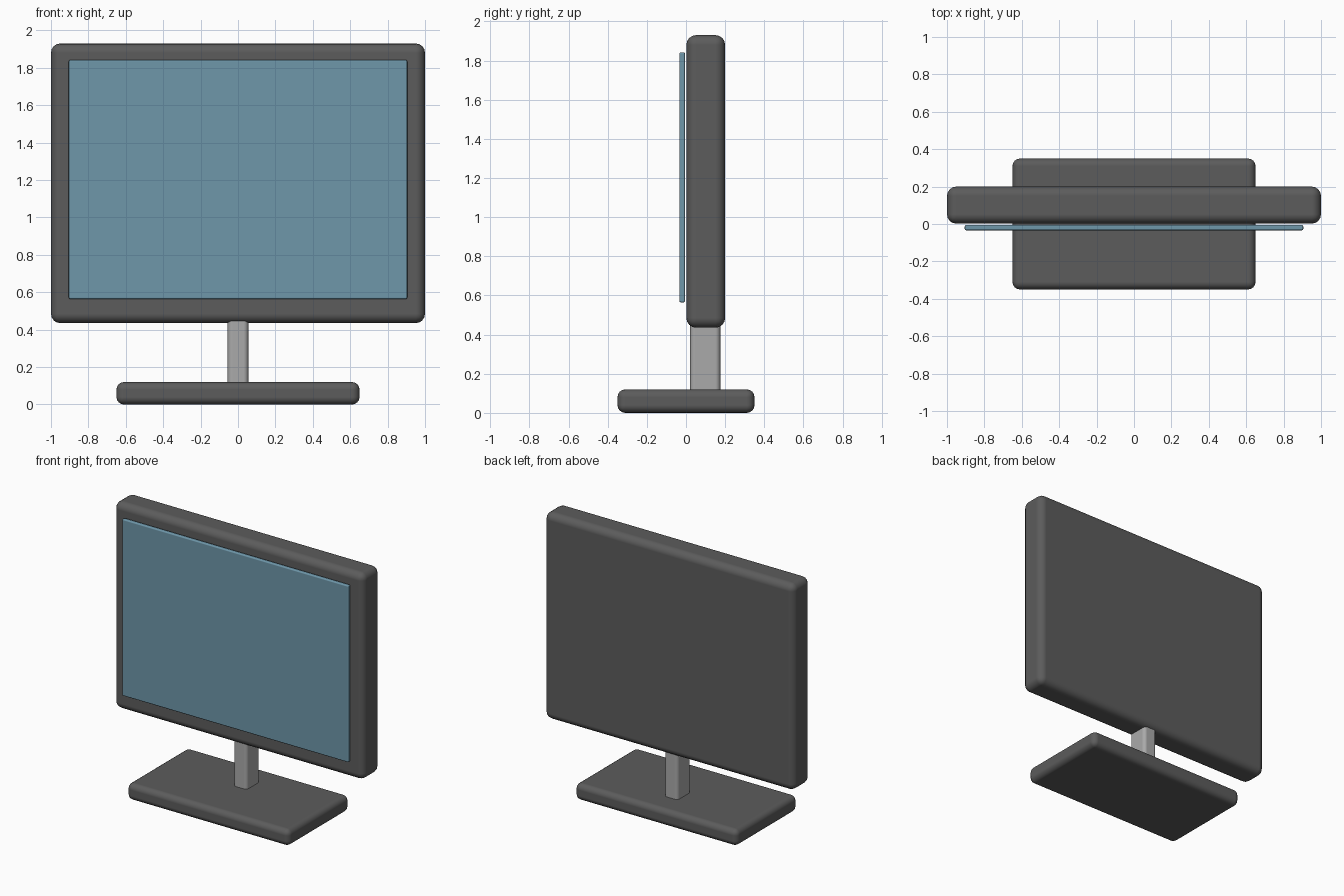
import bpy
import bmesh
from mathutils import Vector

cube = bpy.data.objects.get("Cube")
if cube:
    bpy.data.objects.remove(cube, do_unlink=True)


def make_material(name, colour):
    mat = bpy.data.materials.new(name)
    mat.use_nodes = True
    mat.diffuse_color = (*colour, 1)
    mat.node_tree.nodes["Principled BSDF"].inputs["Base Color"].default_value = (*colour, 1)
    return mat


def rounded_box(name, low, high, radius, segments, mat):
    """Box between two corners, with rounded edges and smooth shading."""
    low, high = Vector(low), Vector(high)
    size = high - low
    mesh = bpy.data.meshes.new(name)
    bm = bmesh.new()
    bmesh.ops.create_cube(bm, size=1)
    bmesh.ops.scale(bm, vec=size, verts=bm.verts)
    bm.to_mesh(mesh)
    bm.free()
    mesh.materials.append(mat)
    obj = bpy.data.objects.new(name, mesh)
    obj.location = (low + high) / 2
    bpy.context.collection.objects.link(obj)

    bevel = obj.modifiers.new("rounded_edges", 'BEVEL')
    bevel.width = radius
    bevel.segments = segments
    bevel.limit_method = 'NONE'
    bevel.harden_normals = True
    mesh.shade_smooth()
    return obj


dark_grey = make_material("dark_grey_plastic", (0.107, 0.107, 0.107))
light_grey = make_material("light_grey_metal", (0.402, 0.402, 0.402))
screen_blue = make_material("screen_blue", (0.156, 0.309, 0.402))

# Foot plate
rounded_box("base", (-0.65, -0.35, 0), (0.65, 0.35, 0.12), 0.04, 4, dark_grey)
# Upright post, its ends sunk into the foot and the housing
rounded_box("stand_post", (-0.055, 0.021, 0.06), (0.055, 0.175, 0.5), 0.025, 4, light_grey)
# Display housing
rounded_box("housing", (-1, 0.002, 0.435), (1, 0.2, 1.93), 0.05, 4, dark_grey)
# Display panel, standing just clear of the housing front
rounded_box("screen", (-0.905, -0.034, 0.564), (0.905, -0.005, 1.842), 0.008, 2, screen_blue)
